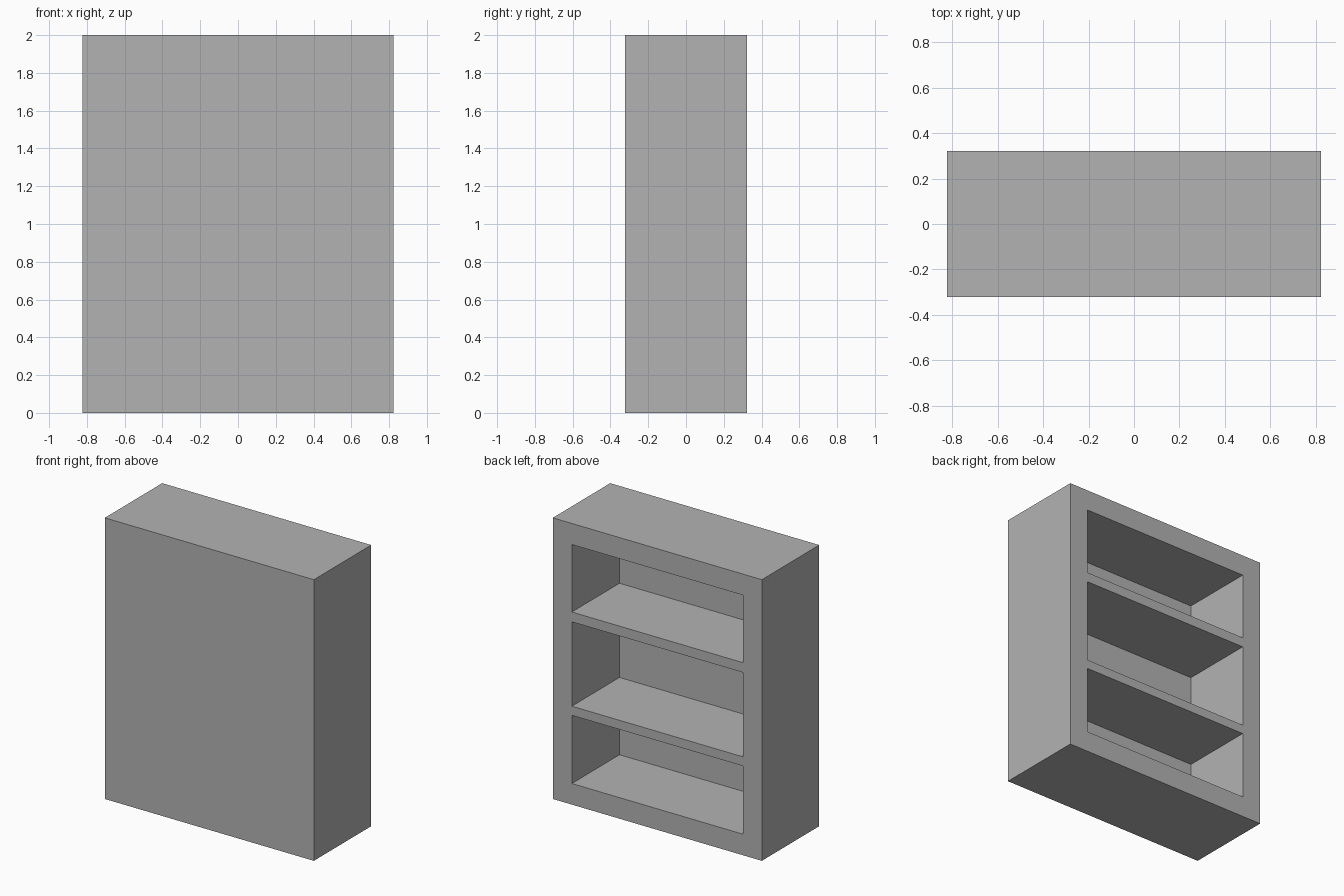
import bpy

# Remove the default cube
default = bpy.data.objects.get("Cube")
if default:
    bpy.data.objects.remove(default, do_unlink=True)

WIDTH, DEPTH, HEIGHT = 1.645, 0.645, 2.0
WALL = 0.15           # frame around the compartments
PANEL_Y = -0.213      # inner face of the closed panel
COMPARTMENTS = [(WALL, 0.635), (0.70, 1.30), (1.37, HEIGHT - WALL)]

grey = bpy.data.materials.new("plain grey")
grey.use_nodes = True
colour = (0.45, 0.45, 0.45, 1.0)
grey.diffuse_color = colour
grey.node_tree.nodes["Principled BSDF"].inputs["Base Color"].default_value = colour


def box(name, low, high):
    """Axis-aligned box between two corners."""
    centre = [(a + b) / 2 for a, b in zip(low, high)]
    bpy.ops.mesh.primitive_cube_add(size=1, location=centre)
    obj = bpy.context.object
    obj.name = name
    obj.scale = [b - a for a, b in zip(low, high)]
    bpy.ops.object.transform_apply(location=True, rotation=False, scale=True)
    obj.data.materials.append(grey)
    return obj


# Solid cabinet body
cabinet = box("bookcase", (-WIDTH / 2, -DEPTH / 2, 0), (WIDTH / 2, DEPTH / 2, HEIGHT))

# Hollow out the compartments from the open side, leaving the shelves between
inner = WIDTH / 2 - WALL
for bottom, top in COMPARTMENTS:
    cutter = box("compartment_cutter", (-inner, PANEL_Y, bottom), (inner, DEPTH, top))
    cutter.hide_render = True
    cut = cabinet.modifiers.new("compartment", 'BOOLEAN')
    cut.operation = 'DIFFERENCE'
    cut.solver = 'EXACT'
    cut.object = cutter
    bpy.context.view_layer.objects.active = cabinet
    bpy.ops.object.modifier_apply(modifier=cut.name)
    bpy.data.objects.remove(cutter, do_unlink=True)
